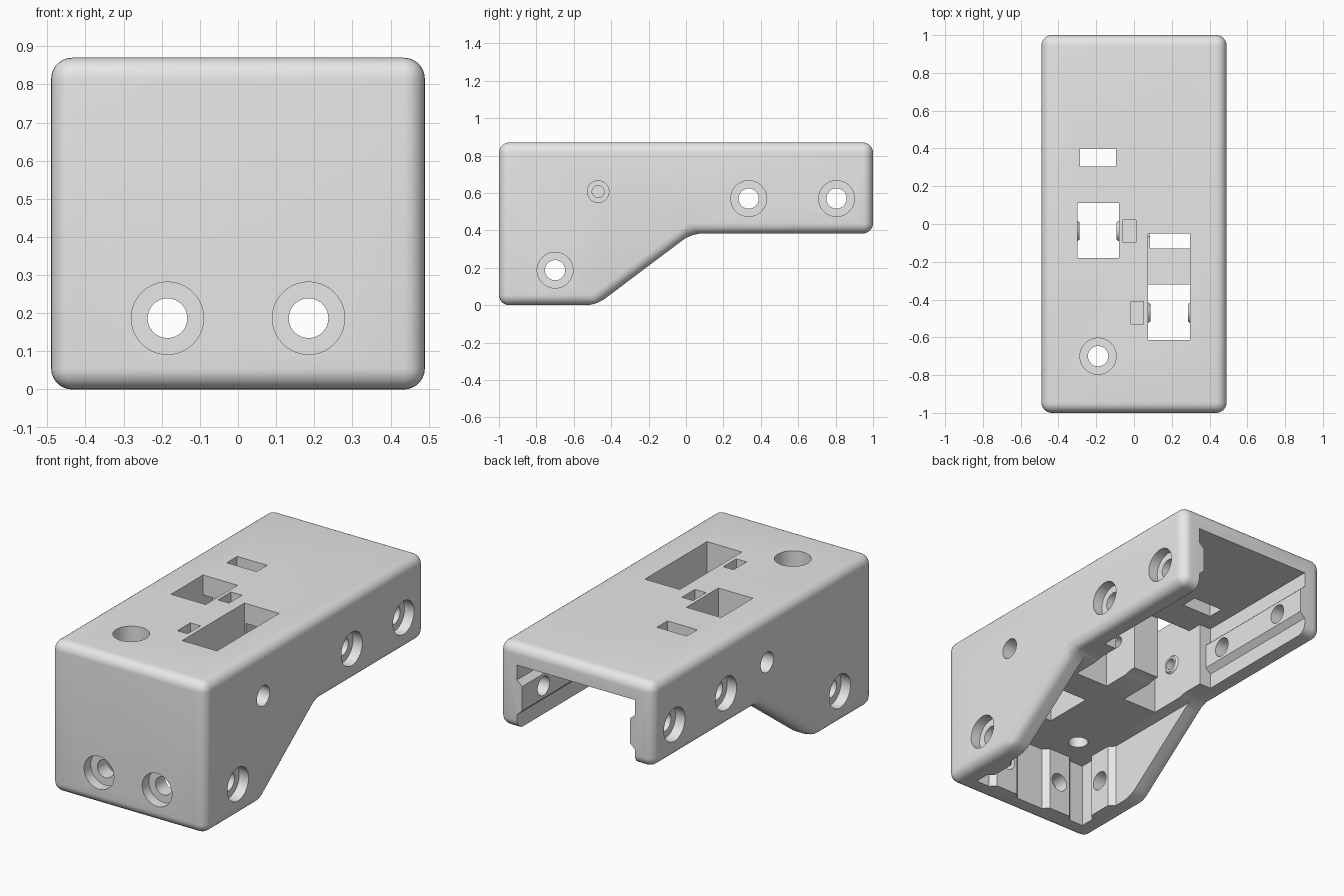
import bpy, bmesh, math
from mathutils import Vector, Matrix

cube = bpy.data.objects.get("Cube")
if cube:
    bpy.data.objects.remove(cube, do_unlink=True)

mat = bpy.data.materials.new("light_grey")
mat.use_nodes = True
grey = (0.8, 0.8, 0.8, 1)
mat.diffuse_color = grey
mat.node_tree.nodes["Principled BSDF"].inputs["Base Color"].default_value = grey


def add_object(name, bm):
    bmesh.ops.recalc_face_normals(bm, faces=bm.faces)
    mesh = bpy.data.meshes.new(name)
    bm.to_mesh(mesh)
    bm.free()
    obj = bpy.data.objects.new(name, mesh)
    bpy.context.collection.objects.link(obj)
    return obj


def prism(name, points, axis, start, end):
    """Extrude a 2D outline along an axis; the outline uses the other two in order."""
    bm = bmesh.new()
    verts = []
    for p in points:
        co = list(p)
        co.insert("xyz".index(axis), start)
        verts.append(bm.verts.new(co))
    face = bm.faces.new(verts)
    grown = bmesh.ops.extrude_face_region(bm, geom=[face])["geom"]
    step = Vector([end - start if a == axis else 0 for a in "xyz"])
    bmesh.ops.translate(bm, vec=step, verts=[g for g in grown if isinstance(g, bmesh.types.BMVert)])
    return add_object(name, bm)


def box(name, xs, ys, zs):
    (a, b), (c, d) = xs, ys
    return prism(name, [(a, c), (b, c), (b, d), (a, d)], "z", *zs)


def rod(name, start, end, radius, tip=None):
    """Cylinder or cone between two points."""
    start, end = Vector(start), Vector(end)
    span = end - start
    turn = span.to_track_quat("Z", "Y").to_matrix().to_4x4()
    bm = bmesh.new()
    bmesh.ops.create_cone(bm, cap_ends=True, segments=40, radius1=radius, radius2=tip or radius,
                          depth=span.length, matrix=Matrix.Translation((start + end) / 2) @ turn)
    return add_object(name, bm)


# Outer shell: side outline with every edge rounded
side = [(-1, 0), (-0.48, 0), (0.03, 0.383), (1, 0.383), (1, 0.87), (-1, 0.87)]
body = prism("bracket_body", side, "x", -0.49, 0.49)
bm = bmesh.new()
bm.from_mesh(body.data)
bmesh.ops.bevel(bm, geom=bm.edges[:], offset=0.055, segments=7, profile=0.5, affect="EDGES")
bm.to_mesh(body.data)
bm.free()
body.data.materials.append(mat)

helpers = []


def combine(helper, operation="DIFFERENCE"):
    helper.hide_render = True
    helpers.append(helper)
    mod = body.modifiers.new(helper.name, "BOOLEAN")
    mod.operation, mod.object, mod.solver = operation, helper, "EXACT"


# Wall, beam centre and rib sizes
INNER, CEILING, FLOOR, FRONT = 0.375, 0.755, 0.372, -0.885
MID, LOW, POST = 0.57, 0.187, -0.7
RIB, TIP, HEIGHT = 0.1, 0.07, 0.032


def ribbed(center, face, inward):
    """Outline points of one rib, as (along, across)."""
    top = face + inward * HEIGHT
    return [(center - RIB, face), (center - TIP, top), (center + TIP, top), (center + RIB, face)]


# Rear channel with a rib along each side wall
right = [(a, z) for z, a in ribbed(MID, -INNER, 1)]
left = [(a, z) for z, a in reversed(ribbed(MID, INNER, -1))]
combine(prism("rear_channel", [(-INNER, 0.2)] + right + [(-INNER, CEILING), (INNER, CEILING)]
              + left + [(INNER, 0.2)], "y", 0.2, 1.5))

# Front post socket with upright ribs on three walls
right = [(a, y) for y, a in reversed(ribbed(POST, -INNER, 1))]
left = [(a, y) for y, a in ribbed(POST, INNER, -1)]
front = ribbed(-LOW, FRONT, 1) + ribbed(LOW, FRONT, 1)
combine(prism("post_socket", [(-INNER, 1.5)] + right + [(-INNER, FRONT)] + front
              + [(INNER, FRONT)] + left + [(INNER, 1.5)], "z", -0.5, FLOOR))

# Wire chambers beside the nut block, and the gap behind it
combine(box("right_chamber", (-0.30, -0.08), (-0.18, 0.22), (0.3, CEILING)))
combine(box("left_chamber", (0.085, 0.297), (-0.13, 0.22), (0.3, CEILING)))
combine(box("rear_gap", (-0.2, 0.2), (0.106, 0.22), (0.3, CEILING)))

# Openings in the top
combine(box("right_switch_opening", (-0.30, -0.08), (-0.18, 0.11), (0.2, 1)))
combine(box("left_switch_opening", (0.075, 0.297), (-0.615, -0.32), (0.2, 1)))
combine(box("left_wire_recess", (0.075, 0.297), (-0.4, -0.05), (0.62, 1)))
combine(box("wire_slot", (-0.285, -0.095), (0.305, 0.4), (0.6, 1)))

# Clamping screws: bosses, stepped holes and nut pockets
for sign, y, near, far, end, pocket in (
        (-1, -0.037, -0.30, -0.08, 0.2, (-0.06, 0.01)),
        (1, -0.47, 0.297, 0.075, -0.08, (-0.015, 0.05))):
    z = 0.607
    for x, way in ((near, -sign), (far, sign)):
        combine(rod("switch_boss", (x - way * 0.02, y, z), (x + way * 0.012, y, z), 0.07, 0.045), "UNION")
    combine(rod("screw_hole", (sign * 0.6, y, z), (end, y, z), 0.032))
    combine(rod("screw_head_hole", (sign * 0.6, y, z), (sign * 0.36, y, z), 0.058))
    combine(box("nut_pocket", pocket, (y - 0.059, y + 0.059), (0.54, 1)))

# Counterbored holes: sides, front and top
for y, z in ((0.335, MID), (0.805, MID), (POST, LOW)):
    for s in (-1, 1):
        combine(rod("side_hole", (s * 0.6, y, z), (s * 0.3, y, z), 0.054))
        combine(rod("side_counterbore", (s * 0.6, y, z), (s * 0.43, y, z), 0.096))
for x in (-0.185, 0.185):
    combine(rod("front_hole", (x, -1.1, LOW), (x, -0.8, LOW), 0.052))
    combine(rod("front_counterbore", (x, -1.1, LOW), (x, -0.94, LOW), 0.095))
combine(rod("top_hole", (-0.19, POST, 1), (-0.19, POST, 0.2), 0.054))
combine(rod("top_counterbore", (-0.19, POST, 1), (-0.19, POST, 0.45), 0.096))

# Bake the cuts and drop the helpers
bpy.context.view_layer.update()
result = bpy.data.meshes.new_from_object(body.evaluated_get(bpy.context.evaluated_depsgraph_get()))
body.modifiers.clear()
body.data = result
for helper in helpers:
    bpy.data.objects.remove(helper, do_unlink=True)
body.data.materials.clear()
body.data.materials.append(mat)
for poly in body.data.polygons:
    poly.material_index = 0

bpy.ops.object.select_all(action="DESELECT")
bpy.context.view_layer.objects.active = body
body.select_set(True)
bpy.ops.object.shade_smooth_by_angle(angle=math.radians(30))
